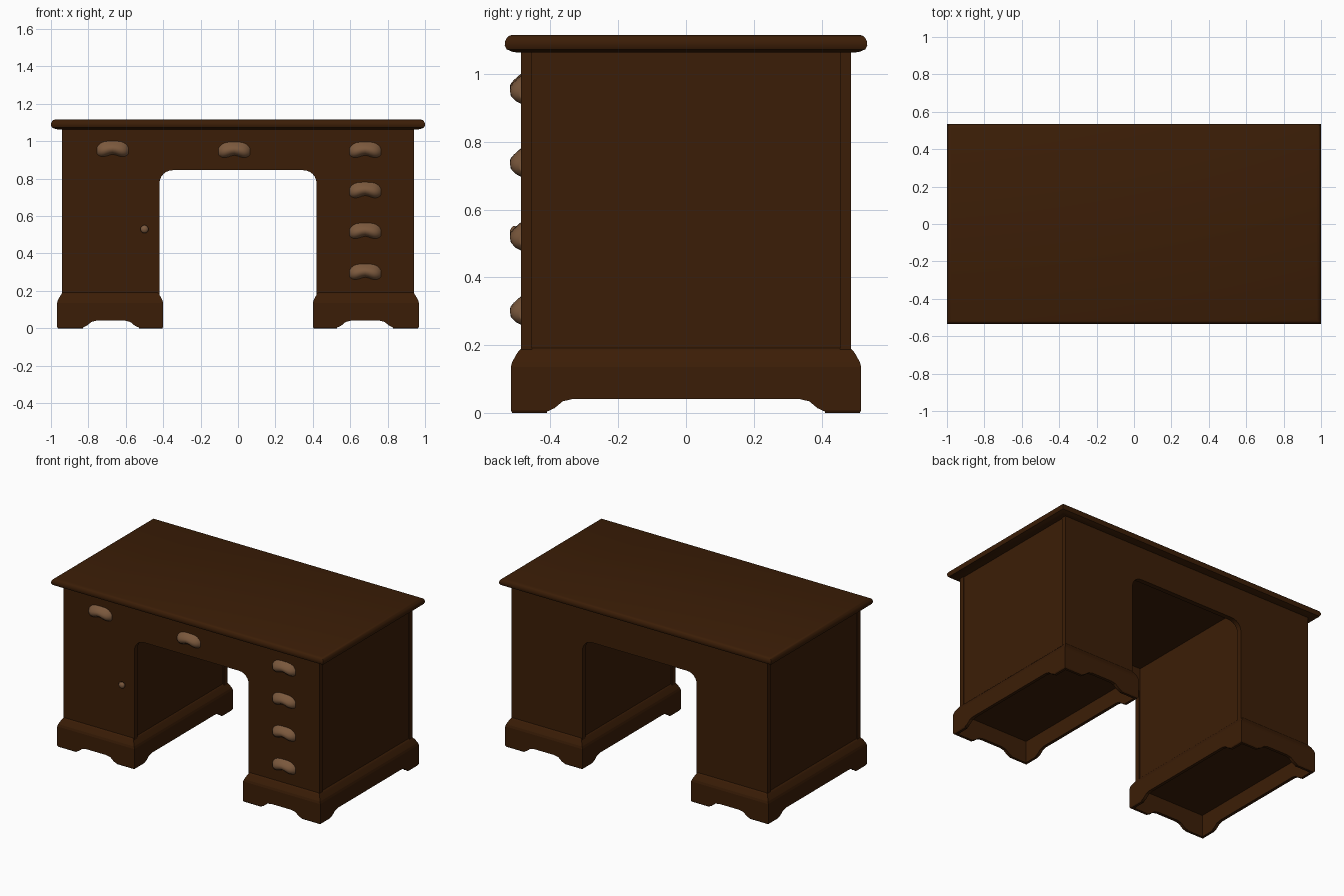
import bpy, bmesh, math

cube = bpy.data.objects.get("Cube")
if cube:
    bpy.data.objects.remove(cube, do_unlink=True)


def material(name, colour):
    m = bpy.data.materials.new(name)
    m.use_nodes = True
    m.diffuse_color = (*colour, 1)
    m.node_tree.nodes["Principled BSDF"].inputs["Base Color"].default_value = (*colour, 1)
    return m


wood = material("dark wood", (0.044, 0.0125, 0.002))
bronze = material("aged bronze", (0.20, 0.10, 0.047))


def shade(ob, angle):
    bpy.ops.object.select_all(action='DESELECT')
    ob.select_set(True)
    bpy.context.view_layer.objects.active = ob
    bpy.ops.object.shade_smooth_by_angle(angle=math.radians(angle))


def loft(name, rings, mat, angle=35):
    """Skin a list of equal-length point rings and cap both ends."""
    bm = bmesh.new()
    loops = [[bm.verts.new(p) for p in ring] for ring in rings]
    n = len(loops[0])
    for a, b in zip(loops, loops[1:]):
        for i in range(n):
            j = (i + 1) % n
            bm.faces.new((a[i], a[j], b[j], b[i]))
    bm.faces.new(loops[0])
    bm.faces.new(loops[-1])
    bmesh.ops.recalc_face_normals(bm, faces=bm.faces)
    me = bpy.data.meshes.new(name)
    bm.to_mesh(me)
    bm.free()
    me.materials.append(mat)
    ob = bpy.data.objects.new(name, me)
    bpy.context.collection.objects.link(ob)
    shade(ob, angle)
    return ob


def moulded_box(name, x0, x1, y0, y1, profile):
    """Box whose sides follow a profile of (height, inset) pairs."""
    return loft(name, [[(x0 + d, y0 + d, z), (x1 - d, y0 + d, z),
                        (x1 - d, y1 - d, z), (x0 + d, y1 - d, z)]
                       for z, d in profile], wood)


def box(name, x0, x1, y0, y1, z0, z1):
    return moulded_box(name, x0, x1, y0, y1, [(z0, 0), (z1, 0)])


def cut(target, cutters):
    for c in cutters:
        mod = target.modifiers.new("cut", 'BOOLEAN')
        mod.operation, mod.solver, mod.object = 'DIFFERENCE', 'EXACT', c
        bpy.context.view_layer.objects.active = target
        bpy.ops.object.modifier_apply(modifier=mod.name)
        bpy.data.objects.remove(c, do_unlink=True)
    shade(target, 8)


def arch(a, b):
    """Low foot arch between a and b, as (position, height) pairs."""
    half = [(0, -0.05), (0, 0.004), (0.022, 0.014), (0.046, 0.034), (0.075, 0.041)]
    return [(a + d, z) for d, z in half] + [(b - d, z) for d, z in reversed(half)]


# Table top with rounded lip
moulded_box("table_top", -1, 1, -0.535, 0.535,
            [(1.063, 0.04), (1.066, 0.022), (1.073, 0.006), (1.085, 0),
             (1.097, 0.001), (1.107, 0.006), (1.113, 0.013), (1.116, 0.022)])

# Front and back frames with a rounded kneehole opening
opening = [(0.42, 0.16), (0.42, 0.775)]
opening += [(0.35 + 0.07 * math.cos(t), 0.775 + 0.07 * math.sin(t))
            for t in (math.radians(a) for a in range(15, 91, 15))]
half = [(0.94, 0.16)] + opening
outline = [(0.94, 1.07)] + half + [(-x, z) for x, z in reversed(half)] + [(-0.94, 1.07)]
for name, y0, y1 in (("front_frame", -0.487, -0.455), ("back_frame", 0.455, 0.487)):
    loft(name, [[(x, y, z) for x, z in outline] for y in (y0, y1)], wood)

# Underside of the top inside the kneehole
box("kneehole_ceiling", -0.44, 0.44, -0.46, 0.46, 0.94, 1.07)

# Pedestals and their footed plinths
for side, s in (("left", 1), ("right", -1)):
    def span(a, b):
        return sorted((s * a, s * b))

    box(side + "_pedestal", *span(0.43, 0.935), -0.47, 0.47, 0.16, 1.07)
    plinth = moulded_box(side + "_plinth", *span(0.40, 0.967), -0.517, 0.517,
                         [(0, 0.004), (0.007, 0), (0.135, 0), (0.15, 0.004),
                          (0.172, 0.016), (0.184, 0.024), (0.192, 0.032)])
    front_cut = loft("front_arch_cutter", [[(x, y, z) for x, z in arch(*span(0.53, 0.83))]
                                           for y in (-0.7, 0.7)], wood)
    side_cut = loft("side_arch_cutter", [[(x, y, z) for y, z in arch(-0.41, 0.41)]
                                         for x in span(0.2, 1.2)], wood)
    hollow = box("hollow_cutter", *span(0.42, 0.947), -0.497, 0.497, -0.1, 0.145)
    cut(plinth, [front_cut, side_cut, hollow])


def cup_pull(name, x, z):
    """Cup-shaped drawer pull, sloping out from the top and drooping at its ends."""
    section = [(0, 1), (0.35, 0.72), (0.7, 0.4), (0.95, 0.1), (1, -0.15),
               (0.95, -0.45), (0.6, -0.75), (0, -1)]
    rings = []
    for i in range(17):
        t = -math.cos(math.pi * i / 16)
        depth = 0.008 + 0.03 * (1 - t ** 4)
        top = 0.045 - 0.03 * t ** 4
        low = -0.032 - 0.014 * math.sin(math.pi * min(1, abs(t) ** 1.5))
        mid, ext = (top + low) / 2, (top - low) / 2
        rings.append([(x + 0.085 * t, -0.482 - depth * d, z + mid + ext * h)
                      for d, h in section])
    return loft(name, rings, bronze, 50)


# Drawer pulls
for i, z in enumerate((0.955, 0.74, 0.522, 0.303)):
    cup_pull(f"left_drawer_pull_{i + 1}", 0.68, z)
cup_pull("center_drawer_pull", -0.02, 0.955)
cup_pull("right_drawer_pull", -0.67, 0.96)

# Round door knob
knob_profile = [(0, 0.011), (0.01, 0.011), (0.016, 0.02), (0.025, 0.022), (0.032, 0.016), (0.036, 0.006)]
loft("door_knob", [[(-0.5 + r * math.cos(k * math.pi / 6), -0.484 - d,
                     0.53 + r * math.sin(k * math.pi / 6)) for k in range(12)]
                   for d, r in knob_profile], bronze, 60)
